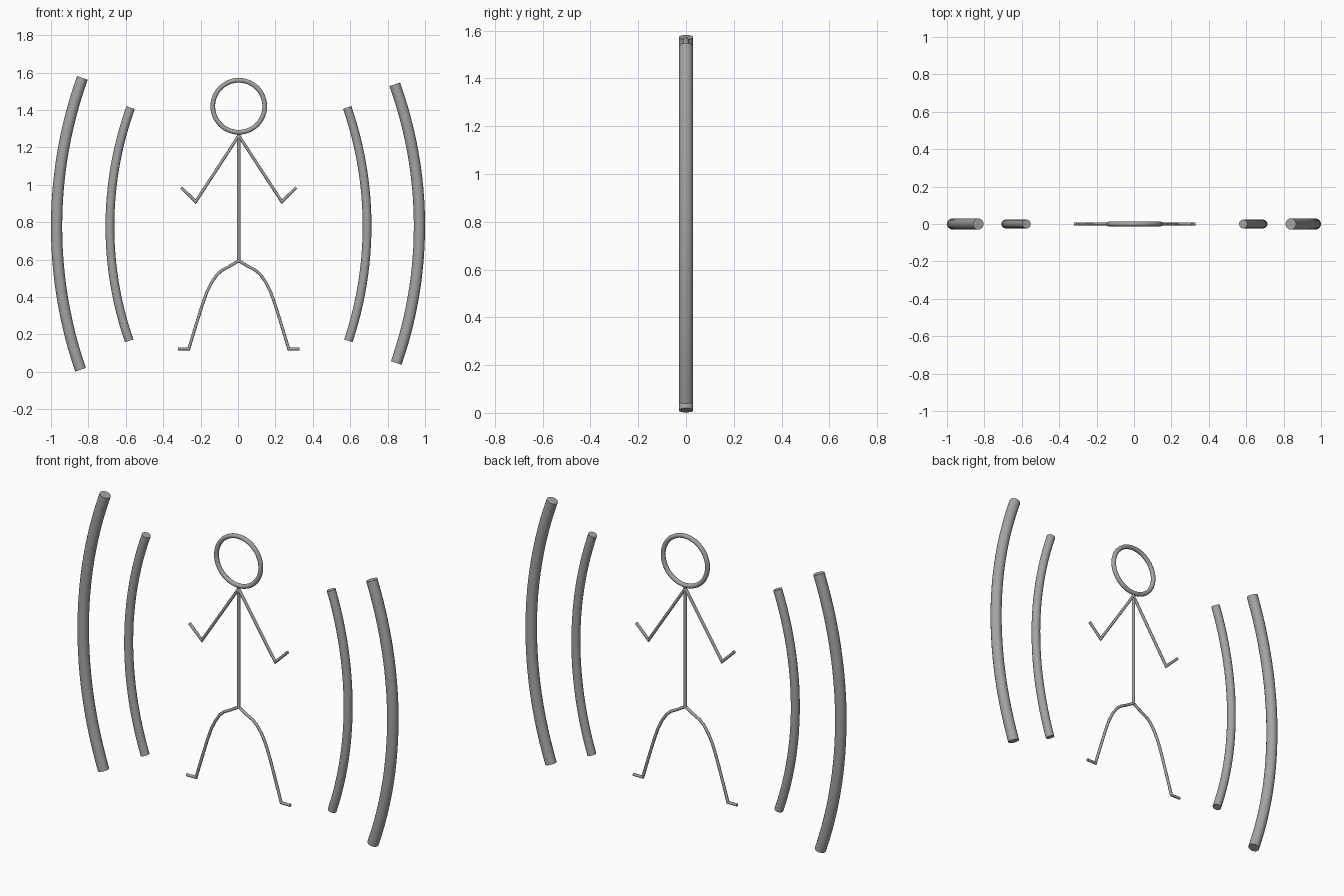
import bpy, bmesh, math
from mathutils import Vector

if "Cube" in bpy.data.objects:
    bpy.data.objects.remove(bpy.data.objects["Cube"])

grey = bpy.data.materials.new("dark_grey")
grey.diffuse_color = (0.37, 0.37, 0.37, 1)
grey.use_nodes = True
grey.node_tree.nodes["Principled BSDF"].inputs["Base Color"].default_value = grey.diffuse_color
CX = 0.004  # centre line of the figure


def tube(name, path, r, sides=16, closed=False):
    """Sweep a round section along a path in the xz plane, with mitred corners."""
    pts = [Vector(p) for p in path]
    n = len(pts)
    bm = bmesh.new()
    rings = []
    for i, p in enumerate(pts):
        a = pts[i - 1] if i > 0 or closed else None
        b = pts[(i + 1) % n] if i < n - 1 or closed else None
        d0 = (p - a).normalized() if a is not None else (b - p).normalized()
        d1 = (b - p).normalized() if b is not None else d0
        t = (d0 + d1).normalized()
        side = Vector((-t.y, t.x)) / t.dot(d0)
        ring = []
        for k in range(sides):
            w = 2 * math.pi * k / sides
            q = p + side * r * math.cos(w)
            ring.append(bm.verts.new((q.x, r * math.sin(w), q.y)))
        rings.append(ring)
    for i in range(n if closed else n - 1):
        a, b = rings[i], rings[(i + 1) % n]
        for k in range(sides):
            m = (k + 1) % sides
            bm.faces.new((a[k], a[m], b[m], b[k]))
    if not closed:
        bm.faces.new(rings[0])
        bm.faces.new(rings[-1])
    bmesh.ops.recalc_face_normals(bm, faces=bm.faces)
    me = bpy.data.meshes.new(name)
    bm.to_mesh(me)
    bm.free()
    me.materials.append(grey)
    ob = bpy.data.objects.new(name, me)
    bpy.context.collection.objects.link(ob)
    bpy.context.view_layer.objects.active = ob
    bpy.ops.object.select_all(action='DESELECT')
    ob.select_set(True)
    bpy.ops.object.shade_smooth_by_angle(angle=math.radians(30))
    return ob


def arc(x_end, z0, z1, x_mid, lean=0.0, steps=24):
    """Circular arc between two heights, bulging to x_mid; lean shifts the ends."""
    h, s = (z1 - z0) / 2, abs(x_mid - x_end)
    R = (h * h + s * s) / (2 * s)
    w = math.asin(h / R)
    sign = math.copysign(1, x_mid)
    out = []
    for i in range(steps + 1):
        t = -w + 2 * w * i / steps
        out.append((x_mid - sign * R * (1 - math.cos(t)) + lean * t / w,
                    (z0 + z1) / 2 + R * math.sin(t)))
    return out


# Curved bars on both sides
tube("outer_arc_left", arc(-0.837, 0.011, 1.572, -0.970, 0.005), 0.030)
tube("outer_arc_right", arc(0.842, 0.047, 1.537, 0.970, -0.004), 0.030)
tube("inner_arc_left", arc(-0.578, 0.166, 1.413, -0.685, 0.004), 0.0235)
tube("inner_arc_right", arc(0.587, 0.166, 1.413, 0.690, -0.003), 0.0235)

# Head ring
N = 48
tube("head_ring", [(CX + 0.139 * math.cos(2 * math.pi * i / N), 1.42 + 0.139 * math.sin(2 * math.pi * i / N))
                   for i in range(N)], 0.0125, closed=True)

# Body and limbs
tube("torso", [(CX, 0.592), (CX, 1.268)], 0.009)
arm = [(0, 1.263), (0.23, 0.91), (0.308, 0.986)]
leg = [(0, 0.594), (0.05, 0.564), (0.09, 0.543), (0.118, 0.518), (0.145, 0.478), (0.17, 0.428),
       (0.195, 0.358), (0.22, 0.278), (0.267, 0.123), (0.325, 0.123)]
for s, label in ((-1, "left"), (1, "right")):
    tube("arm_" + label, [(CX + s * x, z) for x, z in arm], 0.008)
    tube("leg_" + label, [(CX + s * x, z) for x, z in leg], 0.008)
